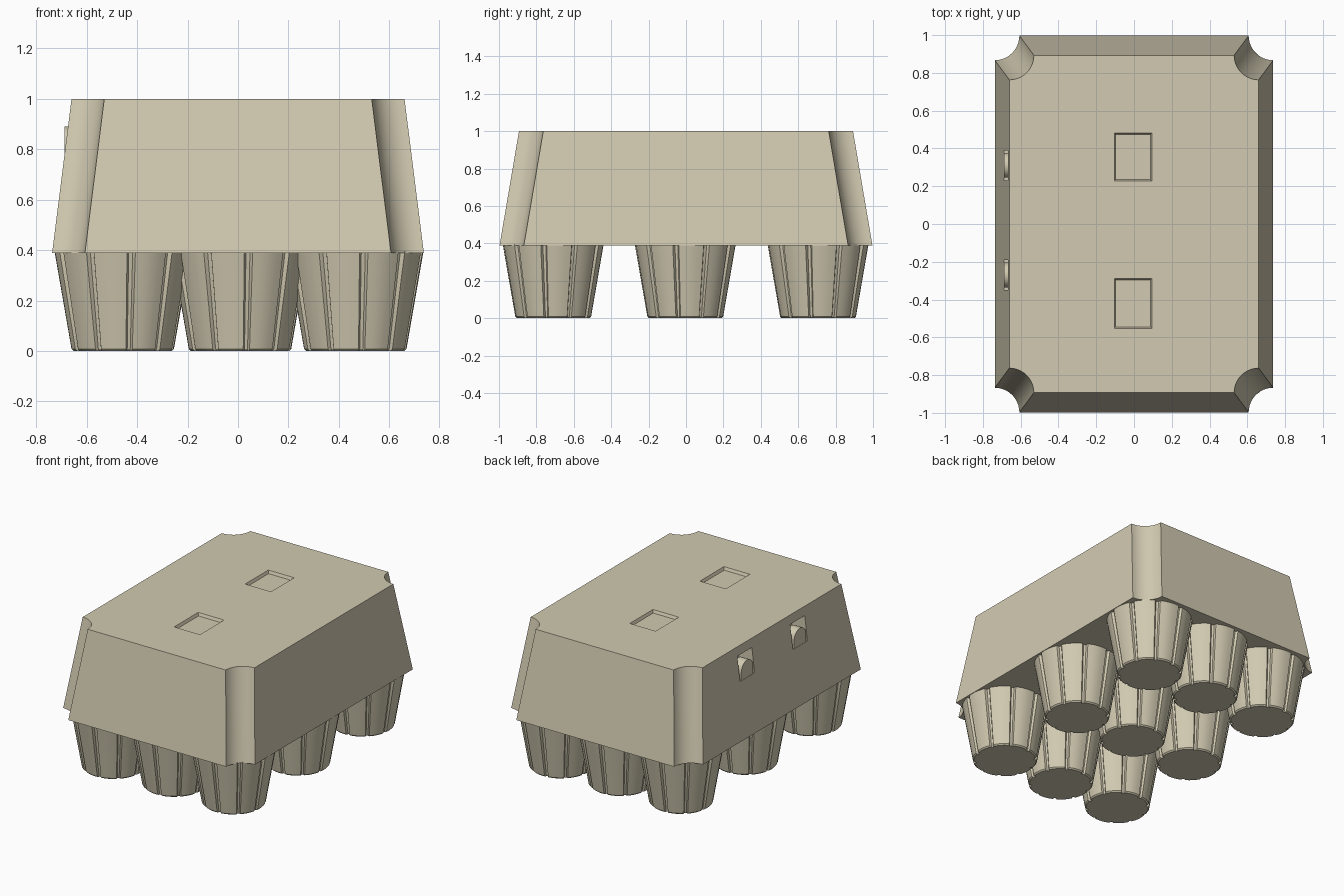
import bpy, bmesh, math

if "Cube" in bpy.data.objects:
    bpy.data.objects.remove(bpy.data.objects["Cube"])

# one flat pulp colour
pulp = bpy.data.materials.new("beige_pulp")
pulp.diffuse_color = (0.64, 0.59, 0.44, 1)
pulp.use_nodes = True
pulp.node_tree.nodes["Principled BSDF"].inputs["Base Color"].default_value = pulp.diffuse_color


def loft(name, rings, smooth=True):
    """Closed solid through a stack of equal-length point rings."""
    bm = bmesh.new()
    vs = [[bm.verts.new(p) for p in r] for r in rings]
    n = len(vs[0])
    for a, b in zip(vs, vs[1:]):
        for i in range(n):
            j = (i + 1) % n
            bm.faces.new((a[i], a[j], b[j], b[i]))
    bm.faces.new(vs[0][::-1])
    bm.faces.new(vs[-1])
    bmesh.ops.recalc_face_normals(bm, faces=bm.faces)
    me = bpy.data.meshes.new(name)
    bm.to_mesh(me)
    bm.free()
    me.materials.append(pulp)
    ob = bpy.data.objects.new(name, me)
    bpy.context.collection.objects.link(ob)
    if smooth:
        shade(ob)
    return ob


def shade(ob):
    bpy.ops.object.select_all(action='DESELECT')
    ob.select_set(True)
    bpy.context.view_layer.objects.active = ob
    bpy.ops.object.shade_smooth_by_angle(angle=math.radians(25))


def rect(x0, x1, y0, y1, z):
    return [(x0, y0, z), (x1, y0, z), (x1, y1, z), (x0, y1, z)]


# lid: tapered block whose four corners are scooped inwards
def lid_ring(hx, hy, z, r=0.13, seg=10):
    pts = []
    for k, (sx, sy) in enumerate(((1, 1), (-1, 1), (-1, -1), (1, -1))):
        start = math.pi * (1.5 + 0.5 * k)
        for i in range(seg + 1):
            a = start - i / seg * math.pi / 2
            pts.append((sx * hx + r * math.cos(a), sy * hy + r * math.sin(a), z))
    return pts


lid = loft("lid", [lid_ring(0.737, 0.997, 0.388), lid_ring(0.66, 0.893, 1.0)], False)


def cut(target, cutter):
    m = target.modifiers.new("cut", 'BOOLEAN')
    m.operation = 'DIFFERENCE'
    m.solver = 'EXACT'
    m.object = cutter
    bpy.context.view_layer.objects.active = target
    bpy.ops.object.modifier_apply(modifier=m.name)
    bpy.data.objects.remove(cutter)


# shallow sloped recesses in the lid top
for y0, y1 in ((0.23, 0.48), (-0.55, -0.29)):
    cut(lid, loft("recess_cutter", [rect(-0.097, 0.087, y0 + 0.006, y1 - 0.006, 0.98),
                                    rect(-0.112, 0.102, y0 - 0.01, y1 + 0.01, 1.02)], False))

# latch windows in the left wall, each with a rounded latch tab
for y in (0.31, -0.27):
    cut(lid, loft("window_cutter", [rect(-0.8, -0.57, y - 0.08, y + 0.08, 0.77),
                                    rect(-0.8, -0.57, y - 0.08, y + 0.08, 0.94)], False))
    arch = [(-0.065, 0.765), (0.065, 0.765)]
    arch += [(0.065 * math.cos(math.pi * i / 10), 0.825 + 0.065 * math.sin(math.pi * i / 10))
             for i in range(11)]
    loft("latch_tab", [[(x, y + u, z) for u, z in arch] for x in (-0.687, -0.62)])
shade(lid)


# egg cups: tapered, fluted with ten narrow grooves
def cup_ring(cx, cy, r, z, lobes=10):
    pts = []
    for k in range(lobes):
        for frac, s in ((-0.40, 1.0), (-0.2, 1.005), (0, 1.007), (0.2, 1.005), (0.40, 1.0),
                        (0.45, 0.94), (0.55, 0.94)):
            a = math.tau * (k + frac + 0.2) / lobes
            pts.append((cx + s * r * math.cos(a), cy + s * r * math.sin(a), z))
    return pts


for cx in (-0.457, 0.008, 0.465):
    for cy in (-0.71, -0.004, 0.706):
        loft("egg_cup", [cup_ring(cx, cy, 0.194, 0.0), cup_ring(cx, cy, 0.202, 0.008),
                         cup_ring(cx, cy, 0.269, 0.395)])
